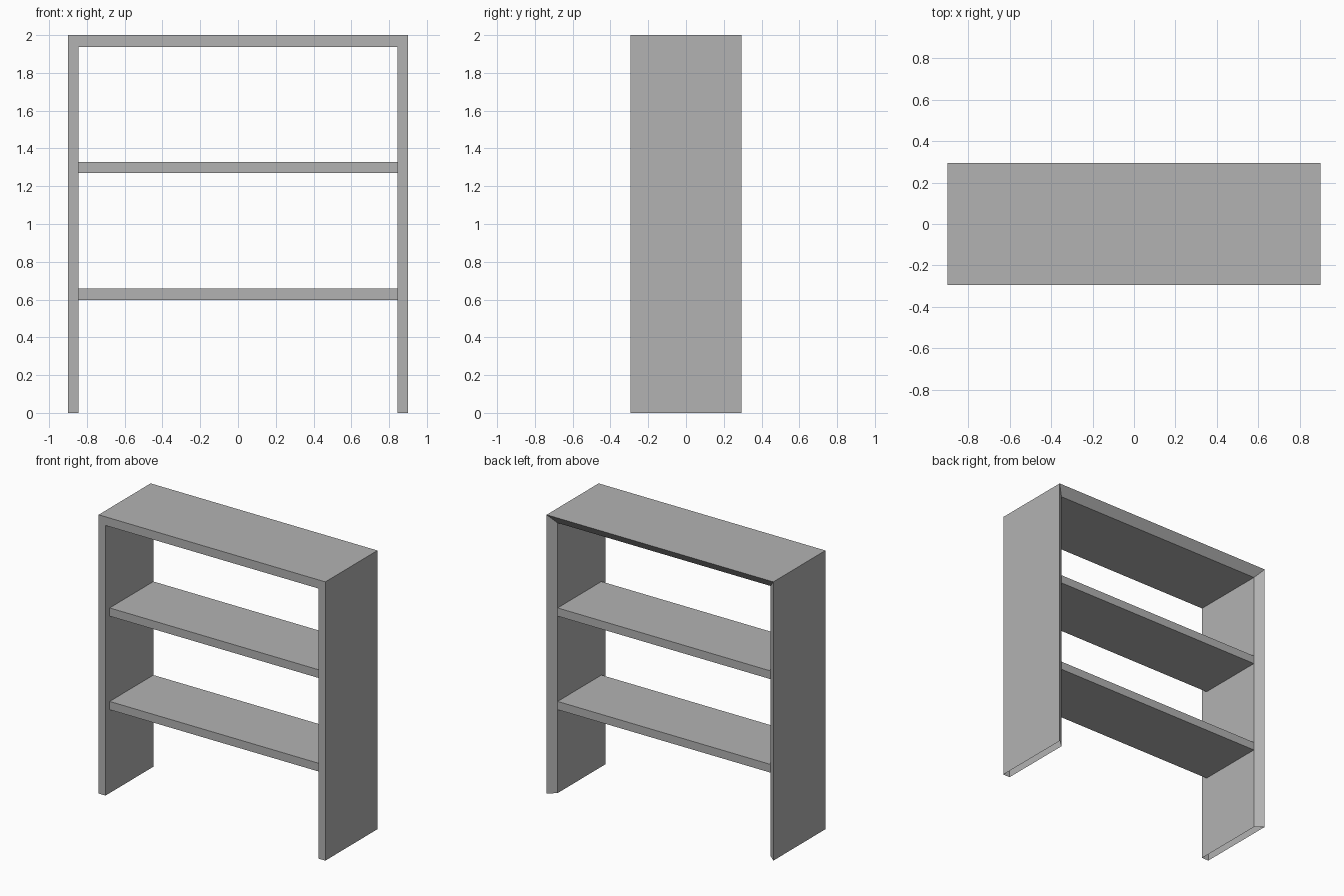
import bpy
import bmesh

cube = bpy.data.objects.get("Cube")
if cube:
    bpy.data.objects.remove(cube)

# Overall sizes
HALF_W, HALF_D, HEIGHT = 0.9, 0.295, 2.0
SIDE_T, TOP_T, BOARD_T = 0.055, 0.062, 0.059
INSET = 0.047                      # back bevel depth and shelf setback
INNER_W = HALF_W - SIDE_T
SHELF_D = HALF_D - INSET

grey = bpy.data.materials.new("plain grey")
grey.use_nodes = True
colour = (0.448, 0.448, 0.448, 1)
grey.diffuse_color = colour
grey.node_tree.nodes["Principled BSDF"].inputs["Base Color"].default_value = colour


def add_object(name, bm):
    bmesh.ops.recalc_face_normals(bm, faces=bm.faces)
    mesh = bpy.data.meshes.new(name)
    bm.to_mesh(mesh)
    bm.free()
    mesh.materials.append(grey)
    obj = bpy.data.objects.new(name, mesh)
    bpy.context.collection.objects.link(obj)
    return obj


# Outer frame: hollow section swept up one side, across the top and down the
# other, open at the feet, with the back edge bevelled inwards
def arch(half_width, top, y):
    return [(-half_width, y, 0), (-half_width, y, top),
            (half_width, y, top), (half_width, y, 0)]


bm = bmesh.new()
section = [
    arch(HALF_W, HEIGHT, -HALF_D),
    arch(HALF_W, HEIGHT, HALF_D),
    arch(INNER_W, HEIGHT - TOP_T, SHELF_D),
    arch(INNER_W, HEIGHT - TOP_T, -HALF_D),
]
rails = [[bm.verts.new(p) for p in rail] for rail in section]
for i, rail in enumerate(rails):
    following = rails[(i + 1) % len(rails)]
    for j in range(len(rail) - 1):
        bm.faces.new((rail[j], rail[j + 1], following[j + 1], following[j]))
add_object("outer_frame", bm)

# Two shelves set back between the sides
for name, z in (("lower_shelf", 0.628), ("upper_shelf", 1.299)):
    bm = bmesh.new()
    bmesh.ops.create_cube(bm, size=1)
    bmesh.ops.scale(bm, vec=(2 * INNER_W, 2 * SHELF_D, BOARD_T), verts=bm.verts)
    shelf = add_object(name, bm)
    shelf.location.z = z
